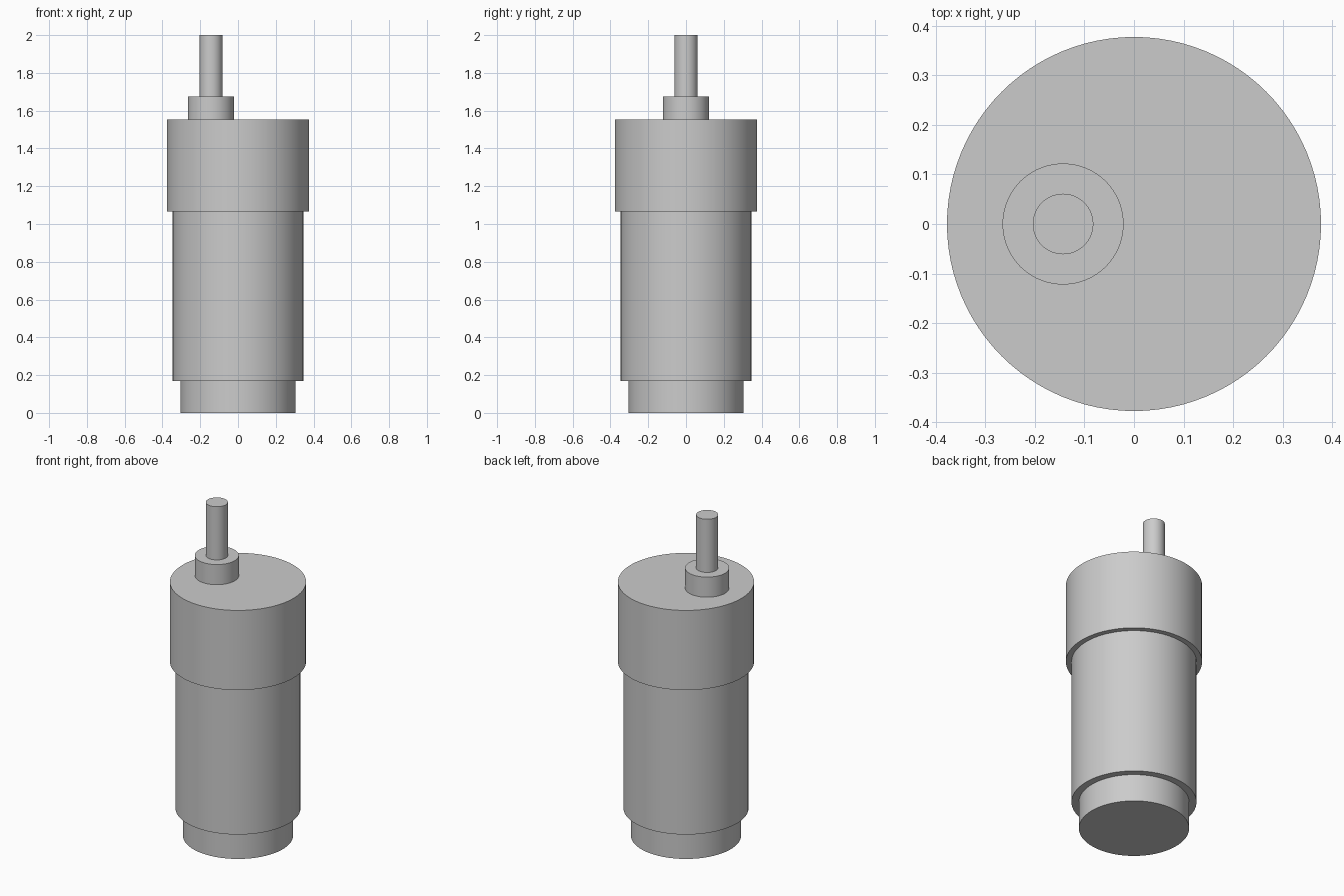
import bpy
import math

cube = bpy.data.objects.get("Cube")
if cube:
    bpy.data.objects.remove(cube, do_unlink=True)

# Single plain metal colour
metal = bpy.data.materials.new("grey metal")
metal.use_nodes = True
GREY = (0.6, 0.6, 0.6, 1)
metal.diffuse_color = GREY
metal.node_tree.nodes["Principled BSDF"].inputs["Base Color"].default_value = GREY

SHAFT_X = -0.143  # the output shaft sits off centre


def cylinder(name, radius, bottom, top, x=0):
    bpy.ops.mesh.primitive_cylinder_add(
        vertices=96, radius=radius, depth=top - bottom,
        location=(x, 0, (bottom + top) / 2))
    part = bpy.context.object
    part.name = name
    part.data.materials.append(metal)
    bpy.ops.object.shade_smooth_by_angle(angle=math.radians(30))


# Motor, gearbox and output shaft, stacked from the floor up
cylinder("rear_cap", 0.305, 0, 0.168)
cylinder("motor_body", 0.346, 0.168, 1.065)
cylinder("gearbox", 0.377, 1.065, 1.552)
cylinder("shaft_collar", 0.122, 1.552, 1.675, SHAFT_X)
cylinder("output_shaft", 0.061, 1.675, 2, SHAFT_X)
